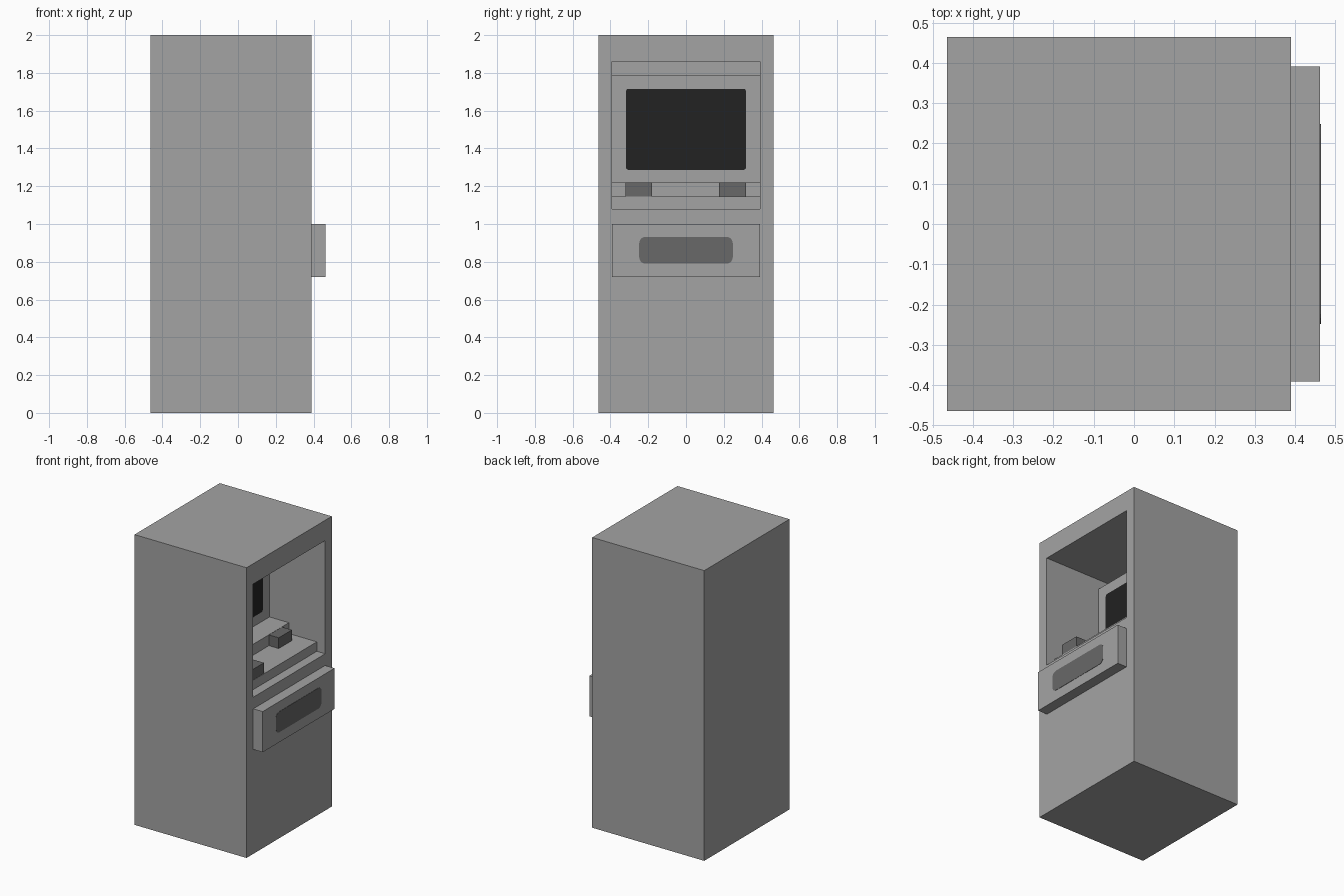
import bpy
import bmesh
import math

old = bpy.data.objects.get("Cube")
if old:
    bpy.data.objects.remove(old, do_unlink=True)


def material(name, value):
    m = bpy.data.materials.new(name)
    m.use_nodes = True
    colour = (value, value, value, 1.0)
    m.diffuse_color = colour
    m.node_tree.nodes["Principled BSDF"].inputs["Base Color"].default_value = colour
    return m


GREY = material("casing grey", 0.37)
DARK = material("dark grey", 0.138)
BLACK = material("screen black", 0.016)


def finish(name, bm, mat):
    bmesh.ops.recalc_face_normals(bm, faces=bm.faces)
    mesh = bpy.data.meshes.new(name)
    bm.to_mesh(mesh)
    bm.free()
    mesh.materials.append(mat)
    obj = bpy.data.objects.new(name, mesh)
    bpy.context.collection.objects.link(obj)
    return obj


def box_bm(x, y, z):
    bm = bmesh.new()
    bmesh.ops.create_cube(bm, size=1)
    for v in bm.verts:
        v.co = [r[0] if c < 0 else r[1] for c, r in zip(v.co, (x, y, z))]
    return bm


def box(name, x, y, z, mat):
    return finish(name, box_bm(x, y, z), mat)


def prism(name, points, offset, mat):
    """Extrude a closed outline by an offset vector."""
    bm = bmesh.new()
    face = bm.faces.new([bm.verts.new(p) for p in points])
    out = bmesh.ops.extrude_face_region(bm, geom=[face], use_keep_orig=True)
    moved = [g for g in out["geom"] if isinstance(g, bmesh.types.BMVert)]
    bmesh.ops.translate(bm, verts=moved, vec=offset)
    return finish(name, bm, mat)


def plate(name, x, half_w, z0, z1, r, mat, steps=5):
    """Thin rounded plate facing +x."""
    pts = []
    corners = ((half_w - r, z1 - r), (r - half_w, z1 - r),
               (r - half_w, z0 + r), (half_w - r, z0 + r))
    for i, (cy, cz) in enumerate(corners):
        for k in range(steps + 1):
            a = math.radians(90 * (i + k / steps))
            pts.append((x, cy + r * math.cos(a), cz + r * math.sin(a)))
    return prism(name, pts, (0.002, 0, 0), mat)


FRONT, OPEN_W, FLOOR, CEILING, BACK = 0.39, 0.393, 1.08, 1.86, -0.2

# Cabinet with a recess cut into its +x side
bm = box_bm((-0.464, FRONT), (-0.464, 0.464), (0, 2))
bm.normal_update()
face = max(bm.faces, key=lambda f: f.calc_center_median().x)
for depth in (FRONT, BACK):
    bmesh.ops.inset_individual(bm, faces=[face], thickness=0.01)
    centre = face.calc_center_median()
    for v in face.verts:
        v.co = (depth,
                OPEN_W if v.co.y > centre.y else -OPEN_W,
                CEILING if v.co.z > centre.z else FLOOR)
finish("cabinet", bm, GREY)

# Stepped console with upright screen panel, filling the recess width
profile = [(BACK, FLOOR), (0.326, FLOOR), (0.326, 1.145), (0.113, 1.145),
           (0.113, 1.22), (-0.035, 1.22), (-0.035, 1.79), (BACK, 1.79)]
prism("console", [(x, -OPEN_W, z) for x, z in profile],
      (0, 2 * OPEN_W, 0), GREY)

# Screen
plate("screen", -0.035, 0.317, 1.287, 1.716, 0.012, BLACK)

# Keypad and reader blocks on the lower step
box("keypad_block", (0.113, 0.324), (-0.32, -0.18), (1.145, 1.219), DARK)
box("reader_block", (0.113, 0.188), (0.175, 0.318), (1.145, 1.219), DARK)

# Projecting tray with a dark slot on its face
box("tray", (FRONT, 0.462), (-0.391, 0.391), (0.72, 1.0), GREY)
plate("tray_slot", 0.462, 0.248, 0.79, 0.932, 0.035, DARK)
